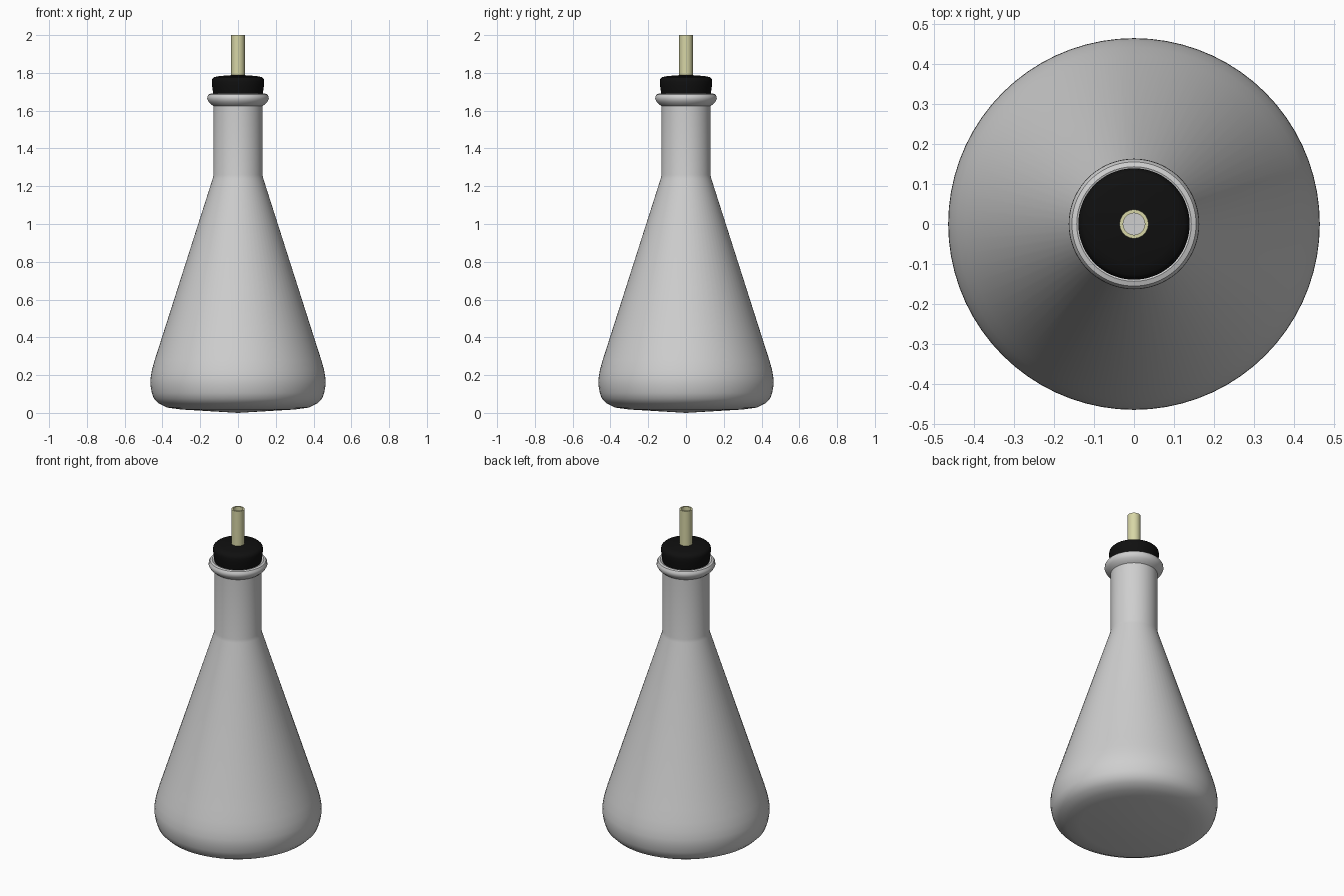
import bpy, bmesh, math

if "Cube" in bpy.data.objects:
    bpy.data.objects.remove(bpy.data.objects["Cube"])

SEGMENTS = 72


def material(name, color):
    m = bpy.data.materials.new(name)
    m.diffuse_color = (*color, 1)
    m.use_nodes = True
    m.node_tree.nodes["Principled BSDF"].inputs["Base Color"].default_value = m.diffuse_color
    return m


def lathe(name, profile, mat, closed=False):
    """Spin an (r, z) profile around the z axis; r = 0 points become poles."""
    bm = bmesh.new()
    verts = [bm.verts.new((r, 0, z)) for r, z in profile]
    pairs = list(zip(verts, verts[1:]))
    if closed:
        pairs.append((verts[-1], verts[0]))
    edges = [bm.edges.new(p) for p in pairs]
    bmesh.ops.spin(bm, geom=verts + edges, cent=(0, 0, 0), axis=(0, 0, 1),
                   angle=2 * math.pi, steps=SEGMENTS, use_duplicate=False)
    bmesh.ops.remove_doubles(bm, verts=bm.verts, dist=1e-5)
    bmesh.ops.recalc_face_normals(bm, faces=bm.faces)
    mesh = bpy.data.meshes.new(name)
    bm.to_mesh(mesh)
    bm.free()
    obj = bpy.data.objects.new(name, mesh)
    bpy.context.collection.objects.link(obj)
    mesh.materials.append(mat)
    bpy.ops.object.select_all(action='DESELECT')
    obj.select_set(True)
    bpy.context.view_layer.objects.active = obj
    bpy.ops.object.shade_smooth_by_angle(angle=math.radians(35))
    return obj


glass = material("pale grey glass", (0.62, 0.62, 0.62))
rubber = material("black rubber", (0.005, 0.005, 0.005))
tubing = material("cream tubing", (0.68, 0.67, 0.38))

# Flask: rounded base, cone, neck and rolled lip, then back down the inner wall
outer = [(0, 0.006), (0.15, 0.009), (0.30, 0.018), (0.375, 0.028), (0.42, 0.05),
         (0.445, 0.075), (0.456, 0.105), (0.464, 0.15), (0.463, 0.185),
         (0.455, 0.23), (0.441, 0.28), (0.42, 0.345), (0.134, 1.24),
         (0.130, 1.26), (0.130, 1.625)]
lip = [(0.140, 1.632), (0.155, 1.646), (0.163, 1.662), (0.162, 1.675),
       (0.155, 1.686), (0.143, 1.690), (0.130, 1.685), (0.121, 1.67)]
inner = [(0.116, 1.62), (0.116, 1.25), (0.425, 0.28), (0.447, 0.18),
         (0.43, 0.09), (0.36, 0.045), (0, 0.025)]
outer[0] = (0, 0.0)
lathe("flask", outer + lip + inner, glass)

# Stopper: tapered plug with a rounded top and a hole for the tube
lathe("stopper", [(0.034, 1.50), (0.108, 1.50), (0.114, 1.62), (0.131, 1.686),
                  (0.137, 1.73), (0.139, 1.755), (0.136, 1.768), (0.127, 1.777),
                  (0.10, 1.783), (0.034, 1.788)], rubber, closed=True)

# Hollow tube through the stopper
lathe("tube", [(0.027, 1.40), (0.036, 1.40), (0.036, 2.0), (0.027, 2.0)],
      tubing, closed=True)
